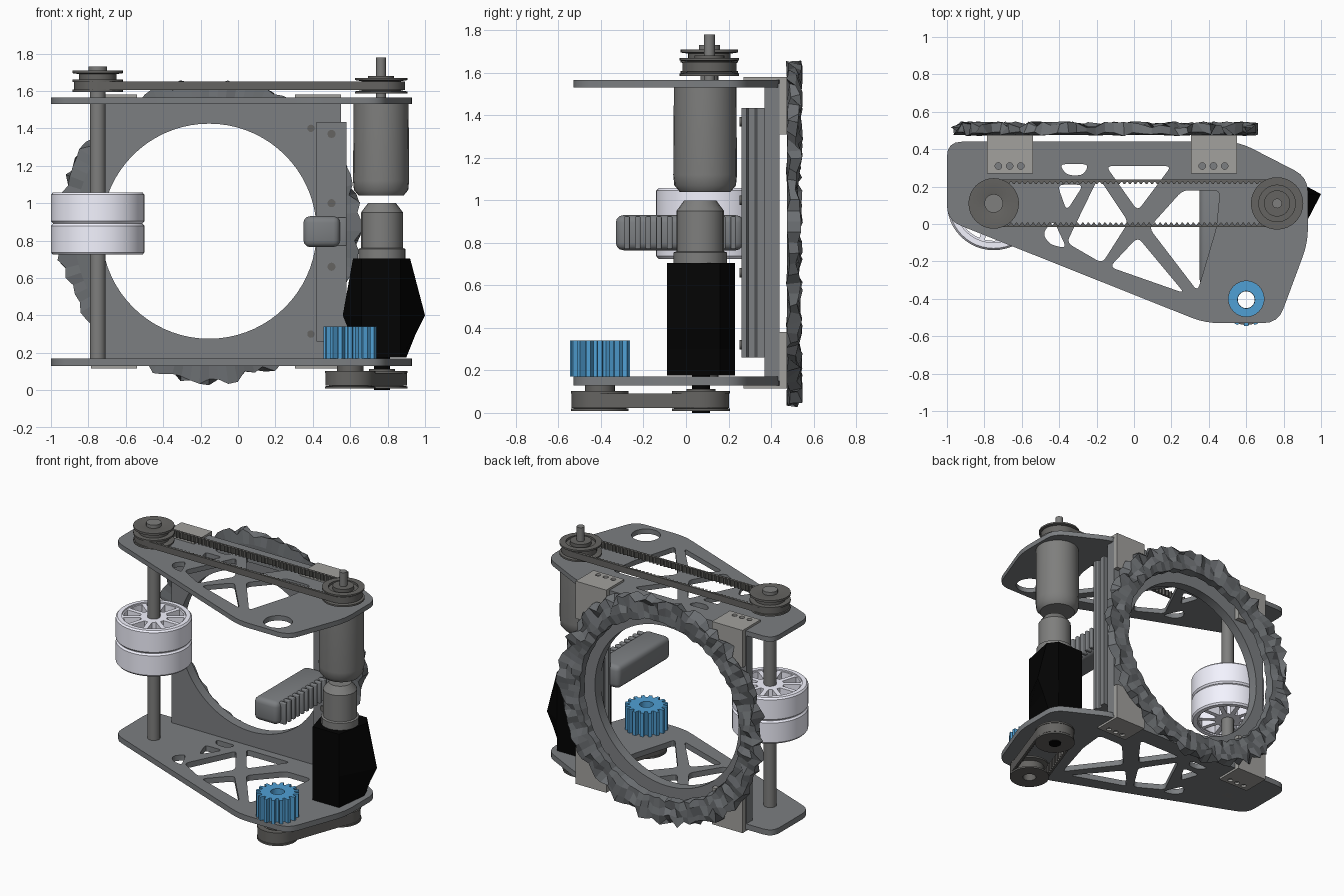
import bpy, bmesh, random
from math import sin, cos, pi, atan2, radians, hypot
from mathutils import Matrix, Vector

if "Cube" in bpy.data.objects:
    bpy.data.objects.remove(bpy.data.objects["Cube"])
random.seed(4)

def material(name, rgb):
    m = bpy.data.materials.new(name)
    m.diffuse_color = (*rgb, 1)
    m.use_nodes = True
    m.node_tree.nodes["Principled BSDF"].inputs["Base Color"].default_value = m.diffuse_color
    return m
BLUE = material("blue", (0.08, 0.35, 0.66))
BLACK = material("black", (0.001, 0.001, 0.001))
WHITE = material("white", (0.9, 0.9, 1.0))
PLATE = material("plate_grey", (0.20, 0.21, 0.22))
RING = material("ring_grey", (0.15, 0.16, 0.17))
METAL = material("metal_grey", (0.21, 0.21, 0.205))
DARK = material("dark_grey", (0.13, 0.127, 0.12))
LIGHT = material("bracket_grey", (0.36, 0.355, 0.34))

def finish(name, bm, mat=None, smooth=True):
    bmesh.ops.remove_doubles(bm, verts=bm.verts, dist=0.0002)
    bmesh.ops.recalc_face_normals(bm, faces=bm.faces)
    me = bpy.data.meshes.new(name)
    bm.to_mesh(me)
    bm.free()
    ob = bpy.data.objects.new(name, me)
    bpy.context.collection.objects.link(ob)
    me.materials.append(mat or METAL)
    if smooth:
        bpy.ops.object.select_all(action='DESELECT')
        ob.select_set(True)
        bpy.context.view_layer.objects.active = ob
        bpy.ops.object.shade_smooth_by_angle(angle=radians(35))
    return ob

def circle(x, y, r, n=32):
    return [(x + r*cos(2*pi*i/n), y + r*sin(2*pi*i/n)) for i in range(n)]

def rounded(pts, r, n=4):
    out = []
    for i, p in enumerate(pts):
        p, a, b = Vector(p), Vector(pts[i-1]), Vector(pts[(i+1) % len(pts)])
        da, db = a - p, b - p
        s = p + da.normalized()*min(r, da.length*.45)
        e = p + db.normalized()*min(r, db.length*.45)
        for k in range(n+1):
            t = k/n
            out.append(tuple(s*(1-t)**2 + p*2*t*(1-t) + e*t*t))
    return out

def profile(name, loops, lo, hi, mat=None, upright=False):
    """Outline with holes, extruded along z (or along y when upright)."""
    cu = bpy.data.curves.new(name, 'CURVE')
    cu.dimensions, cu.fill_mode, cu.extrude = '2D', 'BOTH', (hi-lo)/2
    for loop in loops:
        sp = cu.splines.new('POLY')
        sp.points.add(len(loop)-1)
        for q, (x, y) in zip(sp.points, loop):
            q.co = (x, y, 0, 1)
        sp.use_cyclic_u = True
    tmp = bpy.data.objects.new("tmp", cu)
    bpy.context.collection.objects.link(tmp)
    dg = bpy.context.evaluated_depsgraph_get()
    me = bpy.data.meshes.new_from_object(tmp.evaluated_get(dg))
    bm = bmesh.new()
    bm.from_mesh(me)
    bpy.data.objects.remove(tmp)
    bpy.data.meshes.remove(me)
    mid = (lo+hi)/2
    M = (Matrix.Translation((0, mid, 0)) @ Matrix.Rotation(pi/2, 4, 'X')) if upright else Matrix.Translation((0, 0, mid))
    bm.transform(M)
    return finish(name, bm, mat)

def bridge(bm, rings, closed):
    """Quads between successive vertex rings; closed joins last to first."""
    for k in range(len(rings) if closed else len(rings)-1):
        a, b = rings[k], rings[(k+1) % len(rings)]
        for i in range(len(a)):
            j = (i+1) % len(a)
            bm.faces.new((a[i], a[j], b[j], b[i]))

def lathe(name, pts, x, y, z=0, mat=None, n=32):
    bm = bmesh.new()
    bridge(bm, [[bm.verts.new((*p, z+h)) for p in circle(x, y, r, n)] for r, h in pts], True)
    return finish(name, bm, mat)

def rod(name, x, y, r, z0, z1, mat=None):
    return lathe(name, [(0, z0), (r, z0), (r, z1), (0, z1)], x, y, mat=mat, n=20)

def box(name, x, y, z, bevel=0, mat=None):
    bm = bmesh.new()
    bmesh.ops.create_cube(bm, size=1)
    for v in bm.verts:
        v.co = [(a[0]+a[1])/2 + c*(a[1]-a[0]) for a, c in zip((x, y, z), v.co)]
    if bevel:
        bmesh.ops.bevel(bm, geom=bm.edges[:], offset=bevel, segments=3, profile=.5, affect='EDGES')
    return finish(name, bm, mat)

# Side plates with truss cut-outs
outline = rounded([(-1, .44), (.56, .44), (.93, .25), (.93, -.1), (.77, -.53), (.38, -.53), (-1, .02)], .08)
truss = [[(-.41, .21), (-.27, .21), (-.36, .07)], [(-.49, -.05), (-.43, .02), (-.36, -.13), (-.45, -.11)],
         [(-.19, .25), (-.03, .01), (-.17, -.21), (-.36, -.10)],
         [(-.15, .31), (.20, .31), (.02, .07)],
         [(.02, -.07), (.27, -.37), (-.13, -.23)],
         [(.26, .18), (.46, .18), (.44, -.02), (.34, -.36), (.08, -.02)],
         [(-.40, .32), (-.24, .32), (-.27, .26), (-.36, .26)]]
truss = [rounded(t, .035) for t in truss]
profile("bottom_plate", [outline, circle(.6, -.4, .05)] + truss, .13, .17, PLATE)
profile("top_plate", [outline, circle(.6, -.4, .095)] + truss, 1.53, 1.565, PLATE)

# Back plate with round opening
CX, CZ = -.155, .85
profile("back_plate", [[(-.79, .15), (.55, .15), (.55, 1.55), (-.79, 1.55)], circle(CX, CZ, .575, 72)],
        .37, .44, PLATE, upright=True)
# the upright profile maps outline y to z, so screws use the same frame
for z in (.30, 1.40):
    profile("plate_screw", [circle(.39, z, .02, 12)], .362, .38, DARK, upright=True)

# Rough toothed ring behind the plate
bm = bmesh.new()
N, sections = 100, []
for i in range(N):
    a = 2*pi*i/N
    j = lambda s: random.uniform(-s, s)
    sec = [(.635+j(.008), .475), (.64+j(.012), .525), (.69+j(.015), .53+j(.02)), (.745+j(.02), .53+j(.02)),
           (.79+j(.035), .53+j(.018)), (.80+j(.03), .482+j(.012)), (.72, .475)]
    sections.append([bm.verts.new((CX+r*cos(a), y, CZ+r*sin(a))) for r, y in sec])
bridge(bm, sections, True)
finish("ring_gear", bm, RING, smooth=False)

# Corner brackets
for x in (-.785, .305):
    for nm, z0, z1, v0, v1 in (("top", 1.565, 1.58, 1.31, 1.58), ("bottom", .115, .13, .115, .38)):
        sq = [(x, .27), (x+.245, .27), (x+.245, .47), (x, .47)]
        profile(nm + "_bracket_flange", [sq] + [circle(x+.06*k, .31, .018, 12) for k in (1, 2, 3)], z0, z1, LIGHT)
        box(nm + "_bracket_wall", (x, x+.245), (.44, .475), (v0, v1), mat=LIGHT)

# Slide rail with grooves and screws
half = [(.58, .26), (.58, .285), (.56, .295), (.56, .325), (.58, .335), (.58, .37)]
profile("slide_rail", [half + [(1.0-x, y) for x, y in reversed(half)]], .26, 1.435, PLATE)
for z in (.32, .66, 1.0, 1.37):
    profile("rail_screw", [circle(.5, z, .022, 12)], .252, .27, DARK, upright=True)

# Rack with teeth on its outer side
box("rack_body", (.35, .545), (-.33, .27), (.765, .93), .035, PLATE)
for i in range(11):
    y = -.29 + i*.05
    box("rack_tooth", (.53, .58), (y, y+.026), (.77, .925), .006, PLATE)

# Roller shaft and two spoked rollers
RX, RY = -.75, .11
rod("roller_shaft", RX, RY, .042, .13, 1.71)
rod("roller_shaft_tip", RX, RY, .05, 1.69, 1.73)
spokes = [circle(RX, RY, .215, 48)]
for i in range(10):
    a = 2*pi*i/10
    arc = [(.2, a+.07+t*.12) for t in range(5)] + [(.09, a+.45), (.09, a+.18)]
    spokes.append([(RX+r*cos(t), RY+r*sin(t)) for r, t in arc])
for z in (.725, .892):
    lathe("roller_rim", [(.21, 0), (.24, 0), (.25, .012), (.25, .153), (.24, .165), (.21, .165)], RX, RY, z, WHITE, 48)
    profile("roller_spokes", spokes, z+.01, z+.155, WHITE)

# Belts and pulleys
def belt_loop(a, b, r, n, tooth=0):
    a, b = Vector(a), Vector(b)
    L, base = (b-a).length, atan2(b.y-a.y, b.x-a.x)
    total, out = 2*L + 2*pi*r, []
    for i in range(n):
        s = total*i/n
        if s < L:
            c, t = a.lerp(b, s/L), base-pi/2
        elif s < L+pi*r:
            c, t = b, base-pi/2+(s-L)/r
        elif s < 2*L+pi*r:
            c, t = b.lerp(a, (s-L-pi*r)/L), base+pi/2
        else:
            c, t = a, base+pi/2+(s-2*L-pi*r)/r
        q = r - (tooth if i % 4 < 2 else 0)
        out.append((c.x+q*cos(t), c.y+q*sin(t)))
    return out

def pulley(name, x, y, z, h, R, bore):
    f = R*.86
    lathe(name, [(bore, 0), (R, 0), (R, .012), (f-.015, .018), (f-.015, h-.018), (R, h-.012), (R, h),
                 (R*.7, h), (R*.7, h-.015), (R*.5, h-.015), (R*.5, h+.01), (bore, h+.01)], x, y, z, DARK)

def belt(name, a, b, r, z0, z1):
    n = int((2*hypot(b[0]-a[0], b[1]-a[1]) + 2*pi*r)/.03)*4
    profile(name, [belt_loop(a, b, r, n), belt_loop(a, b, r-.012, n, .012)], z0, z1, DARK)

MX, MY = .765, .11
belt("upper_belt", (RX, RY), (MX, MY), .127, 1.605, 1.65)
pulley("roller_pulley", RX, RY, 1.595, .065, .135, .03)
lathe("roller_pulley_collar", [(.03, 1.66), (.1, 1.66), (.1, 1.69), (.135, 1.695), (.135, 1.71), (.06, 1.71), (.03, 1.70)],
      RX, RY, mat=DARK)
pulley("motor_pulley", MX, MY, 1.585, .085, .14, .02)
rod("upper_motor_shaft", MX, MY, .026, 1.5, 1.78)
GX, GY, LX, LY = .6, -.405, .77, .07
belt("lower_belt", (GX, GY), (LX, LY), .133, .024, .092)
pulley("gear_pulley", GX, GY, .008, .095, .135, .045)
pulley("lower_motor_pulley", LX, LY, .008, .095, .137, .03)
lathe("gear_sleeve", [(.045, .02), (.07, .02), (.07, .18), (.045, .18)], GX, GY, mat=DARK)
rod("lower_motor_shaft", LX, LY, .042, 0, .2, BLACK)

# Blue drive gear
teeth = []
for i in range(16):
    for r, d in ((.112, -.13), (.142, -.075), (.142, .075), (.112, .13)):
        t = 2*pi*i/16 + d
        teeth.append((GX+r*cos(t), GY+r*sin(t)))
profile("drive_gear", [teeth, circle(GX, GY, .046)], .17, .34, BLUE)

# Upper motor
lathe("upper_motor", [(0, 1.04), (.12, 1.04), (.145, 1.07), (.15, 1.12), (.147, 1.53), (0, 1.53)], MX, .09, n=24)

# Lower motor: black faceted body and grey gearbox
bm = bmesh.new()
rings = []
for z, x0, x1 in ((.175, .63, .9), (.3, .6, .95), (.4, .56, 1.0), (.705, .615, .92)):
    sec = [(x1, .16), (.87, .23), (.66, .23), (x0, .07), (.66, -.09), (.87, -.09)]
    rings.append([bm.verts.new((x, y, z)) for x, y in sec])
bridge(bm, rings, False)
bm.faces.new(rings[0])
bm.faces.new(rings[-1])
finish("lower_motor", bm, BLACK, smooth=False)
lathe("gearbox", [(0, .7), (.125, .7), (.125, .755), (.112, .76), (.112, .95), (.075, 1.0), (0, 1.0)], LX, .067, n=20)
